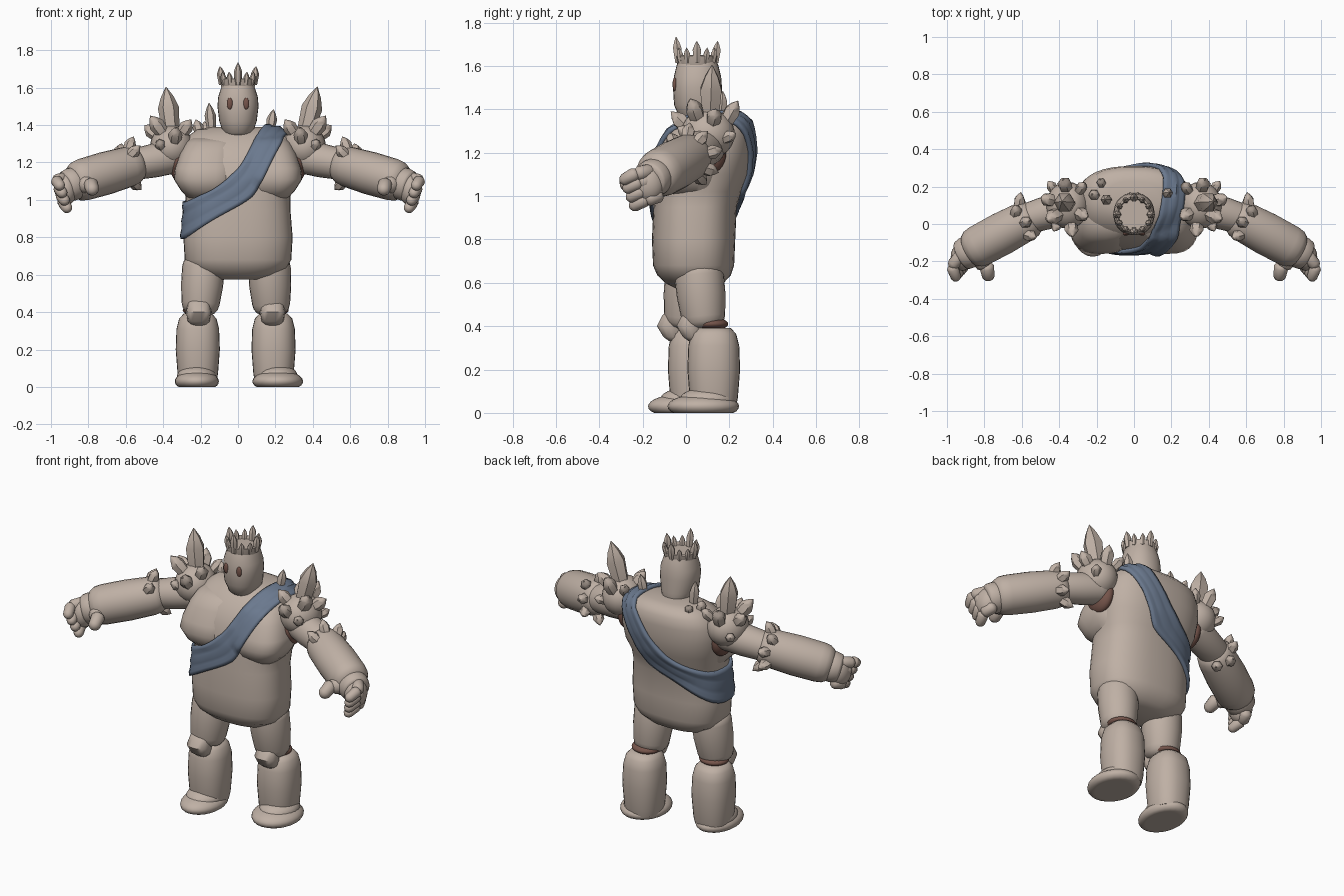
import bpy, bmesh, math
from mathutils import Vector, Matrix
from mathutils.bvhtree import BVHTree

if "Cube" in bpy.data.objects:
    bpy.data.objects.remove(bpy.data.objects["Cube"])


def material(name, rgb):
    m = bpy.data.materials.new(name)
    m.use_nodes = True
    m.diffuse_color = (*rgb, 1)
    m.node_tree.nodes["Principled BSDF"].inputs["Base Color"].default_value = (*rgb, 1)
    return m


STONE = material("tan_stone", (0.52, 0.435, 0.375))
BLUE = material("blue_cloth", (0.145, 0.19, 0.27))
DARK = material("dark_red_brown", (0.18, 0.09, 0.07))
Z = Vector((0, 0, 1))
parts = []


def finish(name, bm, mat):
    bmesh.ops.recalc_face_normals(bm, faces=bm.faces)
    me = bpy.data.meshes.new(name)
    bm.to_mesh(me)
    bm.free()
    me.materials.append(mat)
    ob = bpy.data.objects.new(name, me)
    bpy.context.collection.objects.link(ob)
    parts.append(ob)
    return ob


def loft(name, rings, mat=STONE, d=Z, n=28, power=2):
    """Skin superellipse rings (centre, rx, ry) set square to direction d."""
    d = Vector(d).normalized()
    ref = Vector((0, 1, 0)) if abs(d.y) < 0.95 else Vector((1, 0, 0))
    side = ref.cross(d).normalized()
    up = d.cross(side)
    bm = bmesh.new()
    rows = []
    for c, rx, ry in rings:
        row = []
        for i in range(n):
            a = math.tau * i / n
            u, v = math.cos(a), math.sin(a)
            u = math.copysign(abs(u) ** (2 / power), u)
            v = math.copysign(abs(v) ** (2 / power), v)
            row.append(bm.verts.new(Vector(c) + side * u * rx + up * v * ry))
        rows.append(row)
    for lo, hi in zip(rows, rows[1:]):
        for i in range(n):
            j = (i + 1) % n
            bm.faces.new((lo[i], lo[j], hi[j], hi[i]))
    bm.faces.new(rows[0][::-1])
    bm.faces.new(rows[-1])
    return finish(name, bm, mat)


BARREL = ((0, .6), (.03, .8), (.09, .94), (.18, 1), (.5, 1.04), (.82, 1), (.91, .94), (.97, .8), (1, .6))
CRYSTAL = ((0, .8), (.58, 1), (.8, .6), (1, .02))
FINGER = ((0, .3), (.08, .75), (.22, 1), (.78, 1), (.92, .75), (1, .3))


def limb(name, a, b, ra, rb, shape=BARREL, mat=STONE, n=24):
    a, b = Vector(a), Vector(b)
    rings = [(a.lerp(b, t), *[f * (ra + (rb - ra) * t)] * 2) for t, f in shape]
    return loft(name, rings, mat, b - a, n)


def crystal(name, base, tip, r):
    return limb(name, base, tip, r, r, CRYSTAL, n=6)


def ellipsoid(name, c, r, mat=STONE, floor=None):
    bm = bmesh.new()
    bmesh.ops.create_uvsphere(bm, u_segments=24, v_segments=16, radius=1,
                              matrix=Matrix.Translation(c) @ Matrix.Diagonal((*r, 1)))
    if floor is not None:
        for v in bm.verts:
            v.co.z = max(v.co.z, floor)
    return finish(name, bm, mat)


# Torso: height, centre y, half width, half depth
body = [(.575, .04, .13, .09), (.595, .04, .20, .13), (.635, .037, .26, .17), (.68, .035, .285, .187),
        (.80, .035, .292, .192), (.95, .042, .28, .192), (1.02, .055, .28, .20), (1.10, .075, .305, .215),
        (1.20, .095, .315, .215), (1.28, .115, .305, .195), (1.34, .14, .27, .165), (1.375, .15, .22, .125),
        (1.39, .15, .14, .08)]
torso = loft("torso", [((0, y, z), rx, ry) for z, y, rx, ry in body], n=40, power=2.5)
# Chest slabs: height, centre x, centre y, half width, half depth
slab = [(1.00, .17, .03, .09, .11), (1.05, .17, .01, .135, .145), (1.11, .175, .003, .168, .163),
        (1.17, .172, .02, .165, .163), (1.25, .16, .045, .15, .15), (1.305, .145, .065, .135, .135),
        (1.33, .14, .09, .11, .10)]
pecs = [loft("chest_slab", [((s * x, y, z), rx, ry) for z, x, y, rx, ry in slab], power=2.7) for s in (-1, 1)]

# Sash: a tilted, bowed loop laid onto the torso and chest
trees = [BVHTree.FromPolygons([v.co.copy() for v in o.data.vertices],
                              [p.vertices[:] for p in o.data.polygons]) for o in [torso] + pecs]
u, nrm = Vector((.714, 0, .70)), Vector((.70, 0, -.714))
mid = Vector((-.04, .07, 1.135))
bm = bmesh.new()
rows = []
for i in range(72):
    a = math.tau * i / 72
    d = u * math.cos(a) + Vector((0, 1, 0)) * math.sin(a)
    half = .078 - .023 * max(0, math.cos(a)) - .012 * max(0, -math.cos(a))
    row = []
    for k in range(9):
        w = k / 4 - 1
        o = mid + nrm * (.085 * math.sin(a) ** 2 + w * half)
        hits = [t.ray_cast(o + d, -d)[0] for t in trees]
        reach = max([(h - o).dot(d) for h in hits if h] + [.1])
        row.append(bm.verts.new(o + d * (reach + .006 + .004 * math.cos(w * 8))))
    rows.append(row)
for i, row in enumerate(rows):
    nxt = rows[(i + 1) % len(rows)]
    for k in range(8):
        bm.faces.new((row[k], row[k + 1], nxt[k + 1], nxt[k]))
sash = finish("sash", bm, BLUE)
solid = sash.modifiers.new("thickness", 'SOLIDIFY')
solid.thickness = .025
solid.offset = 0

# Head, eyes and crown
skull = [(1.335, .08, .06, .08), (1.36, .07, .08, .10), (1.42, .057, .10, .112), (1.50, .053, .11, .113),
         (1.55, .053, .106, .109), (1.60, .053, .09, .097), (1.63, .053, .08, .085)]
loft("head", [((0, y, z), rx, ry) for z, y, rx, ry in skull], power=2.2)
for s in (-1, 1):
    ellipsoid("eye", (s * .044, -.052, 1.515), (.016, .01, .031), DARK)
band = [(1.595, .086), (1.61, .091), (1.645, .096), (1.65, .088), (1.63, .082)]
loft("crown_band", [((0, .05, z), r, r) for z, r in band])
for i in range(12):
    a = math.tau * i / 12 - math.pi / 2
    tall = i % 3 == 0
    out = Vector((math.cos(a), math.sin(a), 0))
    base = Vector((0, .05, 1.615)) + out * .084
    height = .10 + .02 * (i == 0) if tall else .07
    crystal("crown_spike", base, base + out * .012 + Z * height, .022 if tall else .016)

# Arms, mirrored left and right
for s in (-1, 1):
    def P(x, y, z):
        return Vector((s * x, y, z))

    ellipsoid("armpit_joint", P(.315, .09, 1.195), (.05, .095, .10), DARK)
    ellipsoid("shoulder", P(.355, .10, 1.285), (.115, .125, .115))
    limb("upper_arm", P(.30, .11, 1.24), P(.60, .02, 1.18), .092, .082)
    a, b = P(.525, .045, 1.195), P(.89, -.15, 1.09)
    limb("forearm", a, b, .107, .114)
    limb("wrist", P(.85, -.13, 1.095), P(.93, -.175, 1.07), .088, .082)
    # Hand: a loosely curled fist
    ellipsoid("palm", P(.92, -.175, 1.055), (.06, .075, .085))
    for i in range(4):
        k = P(.98 - .013 * i, -.235 + .015 * i, 1.10 - .04 * i)
        limb("finger_base", P(.91, -.145 + .012 * i, 1.12 - .037 * i), k, .034, .034, FINGER, n=12)
        limb("finger_tip", k + P(-.004, .015, .01), k + P(-.035, -.068, -.035), .033, .027, FINGER, n=12)
    limb("thumb_base", P(.86, -.14, 1.08), P(.785, -.235, 1.085), .05, .045, FINGER, n=12)
    limb("thumb_tip", P(.79, -.21, 1.095), P(.775, -.30, 1.04), .042, .032, FINGER, n=12)
    # Spikes around the elbow
    axis = (b - a).normalized()
    back = P(.48, .88, 0).normalized()
    top = axis.cross(back).normalized()
    top = top if top.z > 0 else -top
    for i in range(6):
        t = math.radians(-75 + i * 42)
        out = back * math.cos(t) + top * math.sin(t)
        base = a + axis * (.07 + .025 * (i % 2)) + out * .07
        crystal("elbow_spike", base, base + out * .08 - axis * .065, .032)
    # Shoulder crystals: base, tip, radius
    lean = .425 if s > 0 else .385
    crystal("large_crystal", P(.355, .11, 1.34), P(lean, .12, 1.605), .056)
    for base, tip, r in (((.39, .06, 1.34), (.47, .02, 1.45), .042),
                         ((.42, .12, 1.33), (.50, .14, 1.40), .038),
                         ((.31, .07, 1.34), (.25, .03, 1.43), .038),
                         ((.34, .02, 1.30), (.33, -.07, 1.39), .038),
                         ((.36, .18, 1.33), (.38, .24, 1.44), .04),
                         ((.30, .17, 1.34), (.26, .22, 1.41), .03),
                         ((.40, .03, 1.27), (.43, -.04, 1.32), .03),
                         ((.42, .17, 1.26), (.46, .23, 1.29), .028)):
        crystal("shoulder_crystal", P(*base), P(*tip), r)

# Small crystals beside the neck
for base, tip, r in (((-.14, .13, 1.36), (-.155, .13, 1.52), .03), ((-.20, .15, 1.34), (-.225, .16, 1.43), .03),
                     ((-.17, .20, 1.35), (-.18, .24, 1.42), .025), ((.17, .16, 1.36), (.19, .17, 1.485), .028)):
    crystal("neck_crystal", base, tip, r)

# Legs: side, hip x, shin x, forward step, toe turn
for s, hip, shin, step, toe in ((-1, .18, .215, -.09, .01), (1, .165, .19, 0, .045)):
    def L(x, y, z):
        return Vector((s * x, y + step * (1 - max(0, z - .4) * 2.2), z))

    limb("thigh", L(hip, .055, .69), L(shin - .01, .085, .39), .118, .098)
    ellipsoid("knee_joint", L(shin - .005, .115, .41), (.086, .08, .03), DARK)
    rings = [(.03, .10), (.07, .108), (.20, .118), (.31, .114), (.365, .10), (.392, .075)]
    loft("shin", [(L(shin, .128, z), r, r * 1.03) for z, r in rings], power=2.3)
    # Rounded knee guard
    c = L(shin - .005, .02, .40)
    loft("knee_guard", [(c + Vector((0, y, z)), rx, ry) for z, y, rx, ry in
                        ((-.075, .03, .035, .03), (-.05, .01, .058, .045), (0, -.005, .068, .06),
                         (.05, .015, .058, .055), (.09, .04, .035, .03))], n=14, power=2.5)
    # Foot with a low toe and taller heel
    ellipsoid("foot", L(shin + toe / 2, .08, .03), (.113 + toe / 2, .165, .058), floor=0)
    ellipsoid("instep", L(shin + toe / 2, .10, .06), (.106, .13, .058), floor=.01)

# Smooth shading with sharp creases
bpy.ops.object.select_all(action='DESELECT')
for ob in parts:
    ob.select_set(True)
bpy.context.view_layer.objects.active = parts[0]
bpy.ops.object.shade_smooth_by_angle(angle=math.radians(48))
